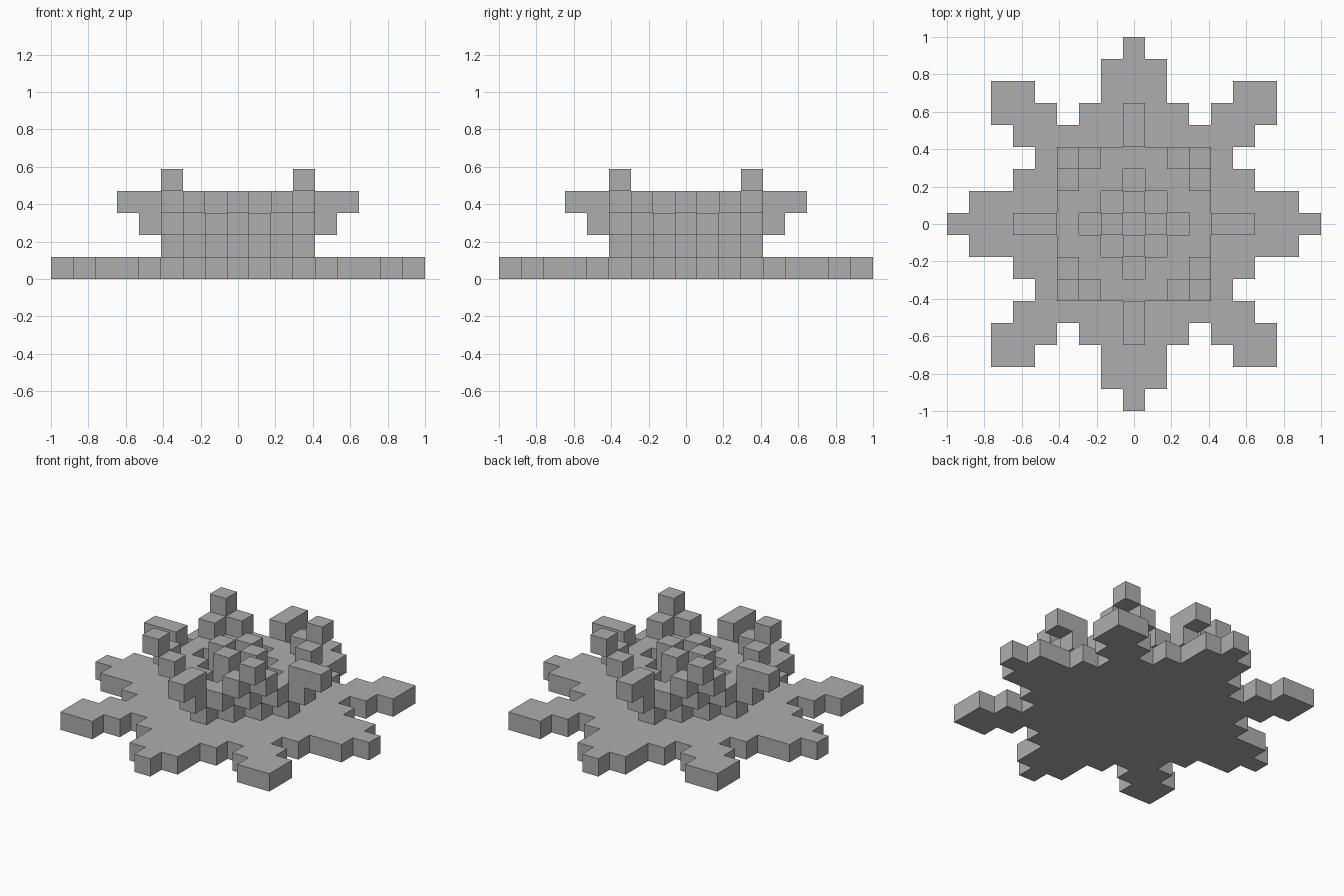
import bpy
import bmesh
from math import radians
from mathutils import Vector

U = 2 / 17  # size of one block
R = range(-8, 9)

cube = bpy.data.objects.get("Cube")
if cube:
    bpy.data.objects.remove(cube, do_unlink=True)

grey = bpy.data.materials.new("plain_grey")
grey.use_nodes = True
colour = (0.42, 0.42, 0.42, 1)
grey.diffuse_color = colour
grey.node_tree.nodes["Principled BSDF"].inputs["Base Color"].default_value = colour


def cells(rule, level):
    """Blocks of one level, chosen by a rule on distance from both axes."""
    return {(x, y, level) for x in R for y in R if rule(abs(x), abs(y))}


def build(name, blocks):
    """Join blocks into one shell, with flat areas merged."""
    bm = bmesh.new()
    for block in blocks:
        centre = Vector(block) + Vector((0, 0, 0.5))
        for axis in range(3):
            for sign in (-1, 1):
                n = Vector((0, 0, 0))
                n[axis] = sign
                if tuple(int(c + d) for c, d in zip(block, n)) in blocks:
                    continue
                a = Vector((0, 0, 0))
                a[(axis + 1) % 3] = 0.5
                b = n.cross(a)
                mid = centre + n / 2
                corners = (mid - a - b, mid + a - b, mid + a + b, mid - a + b)
                bm.faces.new([bm.verts.new(p * U) for p in corners])
    bmesh.ops.remove_doubles(bm, verts=bm.verts, dist=U / 100)
    bmesh.ops.dissolve_limit(bm, angle_limit=radians(1),
                             verts=bm.verts, edges=bm.edges)
    mesh = bpy.data.meshes.new(name)
    bm.to_mesh(mesh)
    bm.free()
    mesh.materials.append(grey)
    obj = bpy.data.objects.new(name, mesh)
    bpy.context.collection.objects.link(obj)


# Flat star-shaped base: reach of each row, plus the four diagonal arm ends
reach = (8, 7, 5, 4, 5, 2, 1, 1, 0)
arm_end = {(4, 5), (5, 5), (6, 5), (5, 6), (6, 6)}
build("star_base", cells(lambda x, y: x <= reach[y] or (x, y) in arm_end, 0))

# Stepped foot of the flower
build("flower_foot", cells(lambda x, y: x + y <= 3, 1))

# Bowl ring around a diamond-shaped pit
build("flower_bowl", cells(lambda x, y: max(x, y) <= 3 and 2 < x + y <= 4, 2))

# Four straight and four diagonal petals, curling outwards
for sx, sy in ((1, 0), (-1, 0), (0, 1), (0, -1)):
    build("straight_petal", {(sx * d, sy * d, level)
                             for d, level in ((4, 2), (4, 3), (5, 3))})
for sx in (-1, 1):
    for sy in (-1, 1):
        build("diagonal_petal", {(sx * 3, sy * 2, 3), (sx * 2, sy * 3, 3),
                                 (sx * 3, sy * 3, 4)})

# Stamens: a cross in the pit with four raised ends
build("stamens", cells(lambda x, y: x + y <= 1, 2)
      | cells(lambda x, y: x + y == 1, 3))
